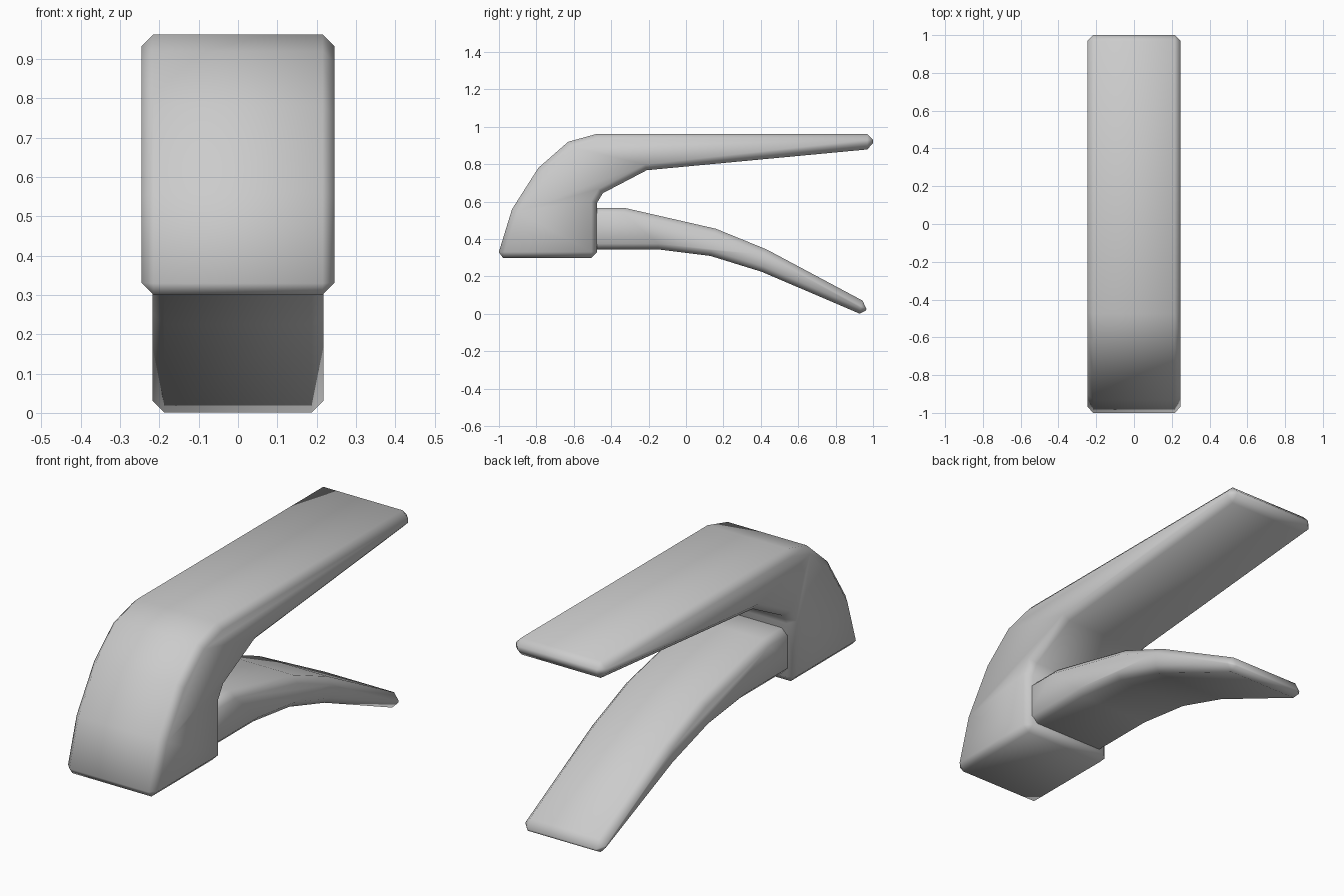
import bpy
import bmesh
from math import radians

if "Cube" in bpy.data.objects:
    bpy.data.objects.remove(bpy.data.objects["Cube"])


def extruded_part(name, profile, half_width, bevel):
    """Extrude a (y, z) side profile across x and chamfer its sharp edges."""
    bm = bmesh.new()
    face = bm.faces.new([bm.verts.new((-half_width, y, z)) for y, z in profile])
    out = bmesh.ops.extrude_face_region(bm, geom=[face], use_keep_orig=True)
    moved = [g for g in out["geom"] if isinstance(g, bmesh.types.BMVert)]
    bmesh.ops.translate(bm, verts=moved, vec=(2 * half_width, 0, 0))
    bmesh.ops.recalc_face_normals(bm, faces=bm.faces)
    for f in bm.faces:
        f.smooth = True
    mesh = bpy.data.meshes.new(name)
    bm.to_mesh(mesh)
    bm.free()
    obj = bpy.data.objects.new(name, mesh)
    bpy.context.collection.objects.link(obj)
    mod = obj.modifiers.new("chamfer", "BEVEL")
    mod.width = bevel
    mod.segments = 1
    mod.limit_method = "ANGLE"
    mod.angle_limit = radians(42)
    return obj


# Curved body with its long, thin upper arm
extruded_part("body_and_upper_arm", [
    (-1.01, 0.30), (-0.93, 0.56), (-0.79, 0.78), (-0.63, 0.92), (-0.475, 0.963),
    (1.0, 0.963), (1.0, 0.882), (-0.21, 0.768), (-0.445, 0.645),
    (-0.475, 0.595), (-0.475, 0.30)], 0.246, 0.031)

# Drooping lower lever, rooted inside the body
extruded_part("lower_lever", [
    (-0.56, 0.567), (-0.33, 0.567), (0.16, 0.455), (0.43, 0.345), (0.97, 0.057),
    (0.957, -0.011), (0.405, 0.225), (0.13, 0.31), (-0.15, 0.345),
    (-0.56, 0.345)], 0.2175, 0.03)
